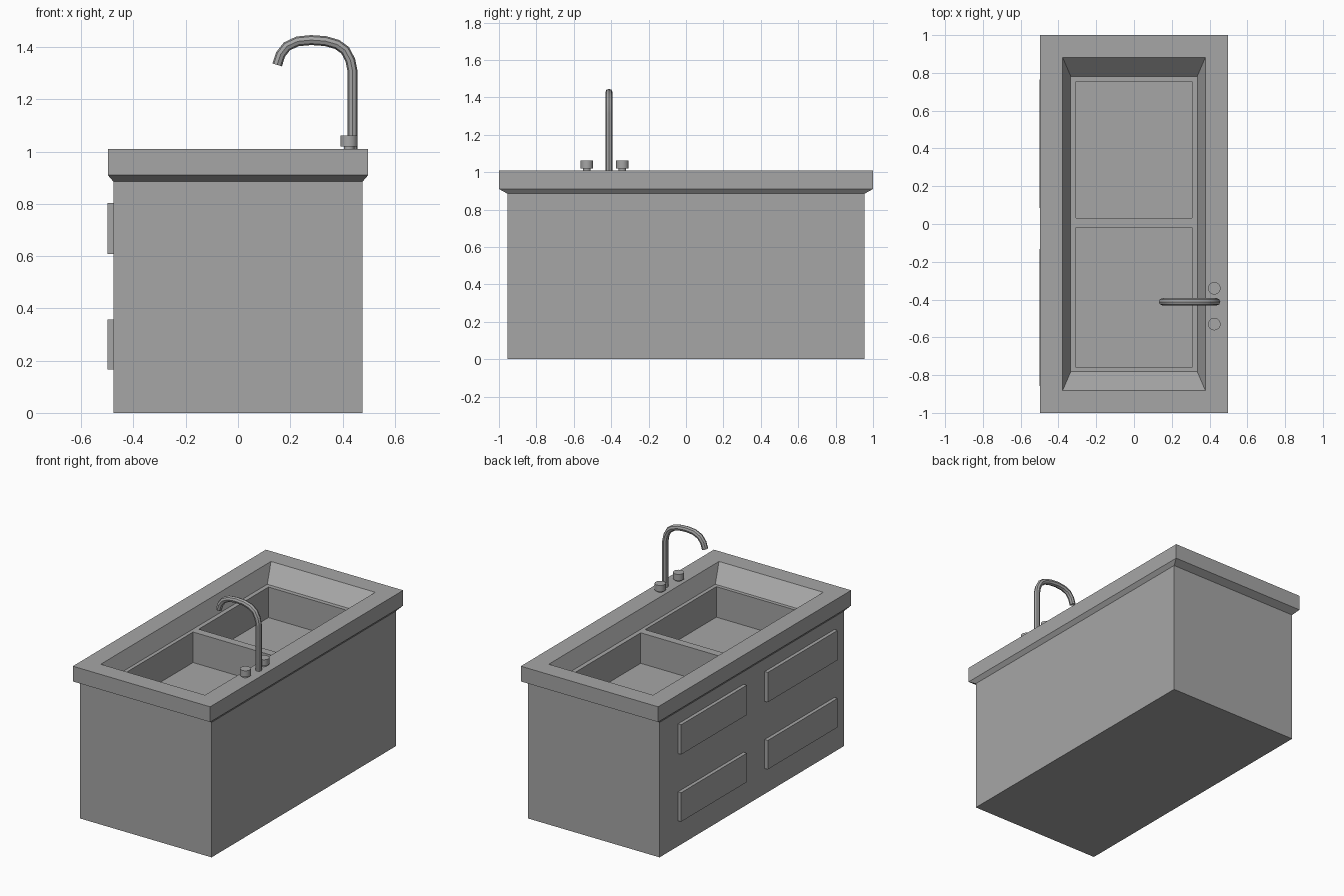
import bpy, bmesh
from mathutils import Vector

default = bpy.data.objects.get("Cube")
if default:
    bpy.data.objects.remove(default, do_unlink=True)

grey = bpy.data.materials.new("plain grey")
grey.use_nodes = True
COLOUR = (0.38, 0.38, 0.38, 1)
grey.diffuse_color = COLOUR
grey.node_tree.nodes["Principled BSDF"].inputs["Base Color"].default_value = COLOUR


def finish(name, bm, smooth=False):
    """Turn a bmesh into a named grey object."""
    bmesh.ops.recalc_face_normals(bm, faces=bm.faces)
    mesh = bpy.data.meshes.new(name)
    bm.to_mesh(mesh)
    bm.free()
    obj = bpy.data.objects.new(name, mesh)
    bpy.context.collection.objects.link(obj)
    mesh.materials.append(grey)
    if smooth:
        bpy.ops.object.select_all(action='DESELECT')
        obj.select_set(True)
        bpy.context.view_layer.objects.active = obj
        bpy.ops.object.shade_smooth_by_angle()
    return obj


def rect(bm, x, y, z):
    """Four corners of a centred rectangle."""
    return [bm.verts.new((sx * x, sy * y, z))
            for sx, sy in ((-1, -1), (1, -1), (1, 1), (-1, 1))]


# Cabinet, overhanging worktop and sloped recess as stacked rectangles
bm = bmesh.new()
sections = [(0.477, 0.955, 0), (0.477, 0.955, 0.885), (0.498, 1.0, 0.91),
            (0.498, 1.0, 1.01), (0.378, 0.882, 1.01), (0.335, 0.782, 0.91)]
loops = [rect(bm, *s) for s in sections]
bm.faces.new(reversed(loops[0]))
for low, high in zip(loops, loops[1:]):
    for i in range(4):
        j = (i + 1) % 4
        bm.faces.new((low[i], low[j], high[j], high[i]))

# Ledge split in two, each half inset and sunk into a basin
a, b, c, d = loops[-1]
left_mid = bm.verts.new((-0.335, 0.003, 0.91))
right_mid = bm.verts.new((0.335, 0.003, 0.91))
halves = [(bm.faces.new((a, b, right_mid, left_mid)), 0.034),
          (bm.faces.new((left_mid, right_mid, c, d)), 0.04)]
bm.normal_update()
for face, margin in halves:
    bmesh.ops.inset_individual(bm, faces=[face], thickness=margin)
    floor = bmesh.ops.extrude_discrete_faces(bm, faces=[face])["faces"][0]
    bmesh.ops.translate(bm, verts=floor.verts, vec=(0, 0, -0.2))
finish("sink_cabinet", bm)

# Drawer fronts on the -x side
for row, z, height in (("lower", 0.262, 0.19), ("upper", 0.705, 0.195)):
    for side, y, width in (("back", 0.424, 0.68), ("front", -0.495, 0.723)):
        bm = bmesh.new()
        bmesh.ops.create_cube(bm, size=1)
        bmesh.ops.scale(bm, verts=bm.verts, vec=(0.03, width, height))
        bmesh.ops.translate(bm, verts=bm.verts, vec=(-0.485, y, z))
        finish(f"{row}_{side}_drawer", bm)

# Tap knobs on short stems
for side, y in (("front", -0.53), ("back", -0.34)):
    bm = bmesh.new()
    for radius, bottom, top in ((0.02, 1.005, 1.025), (0.033, 1.02, 1.062)):
        made = bmesh.ops.create_cone(bm, cap_ends=True, segments=24, radius1=radius,
                                     radius2=radius, depth=top - bottom)
        bmesh.ops.translate(bm, verts=made["verts"], vec=(0.425, y, (bottom + top) / 2))
    finish(f"{side}_tap_knob", bm, smooth=True)

# Curved spout as a bevelled path
curve = bpy.data.curves.new("spout_path", 'CURVE')
curve.dimensions = '3D'
curve.bevel_depth = 0.019
curve.bevel_resolution = 2
curve.use_fill_caps = True
path = [(0.438, 1.0), (0.438, 1.31), (0.43, 1.35), (0.41, 1.388), (0.38, 1.41),
        (0.335, 1.423), (0.28, 1.427), (0.228, 1.422), (0.187, 1.403),
        (0.163, 1.372), (0.15, 1.332)]
spline = curve.splines.new('POLY')
spline.points.add(len(path) - 1)
for point, (x, z) in zip(spline.points, path):
    point.co = (x, -0.412, z, 1)
temp = bpy.data.objects.new("spout_path", curve)
bpy.context.collection.objects.link(temp)
bpy.context.view_layer.update()
mesh = bpy.data.meshes.new_from_object(temp.evaluated_get(bpy.context.evaluated_depsgraph_get()))
bm = bmesh.new()
bm.from_mesh(mesh)
for face in bm.faces:
    face.material_index = 0
bpy.data.objects.remove(temp, do_unlink=True)
bpy.data.meshes.remove(mesh)
finish("spout", bm, smooth=True)
